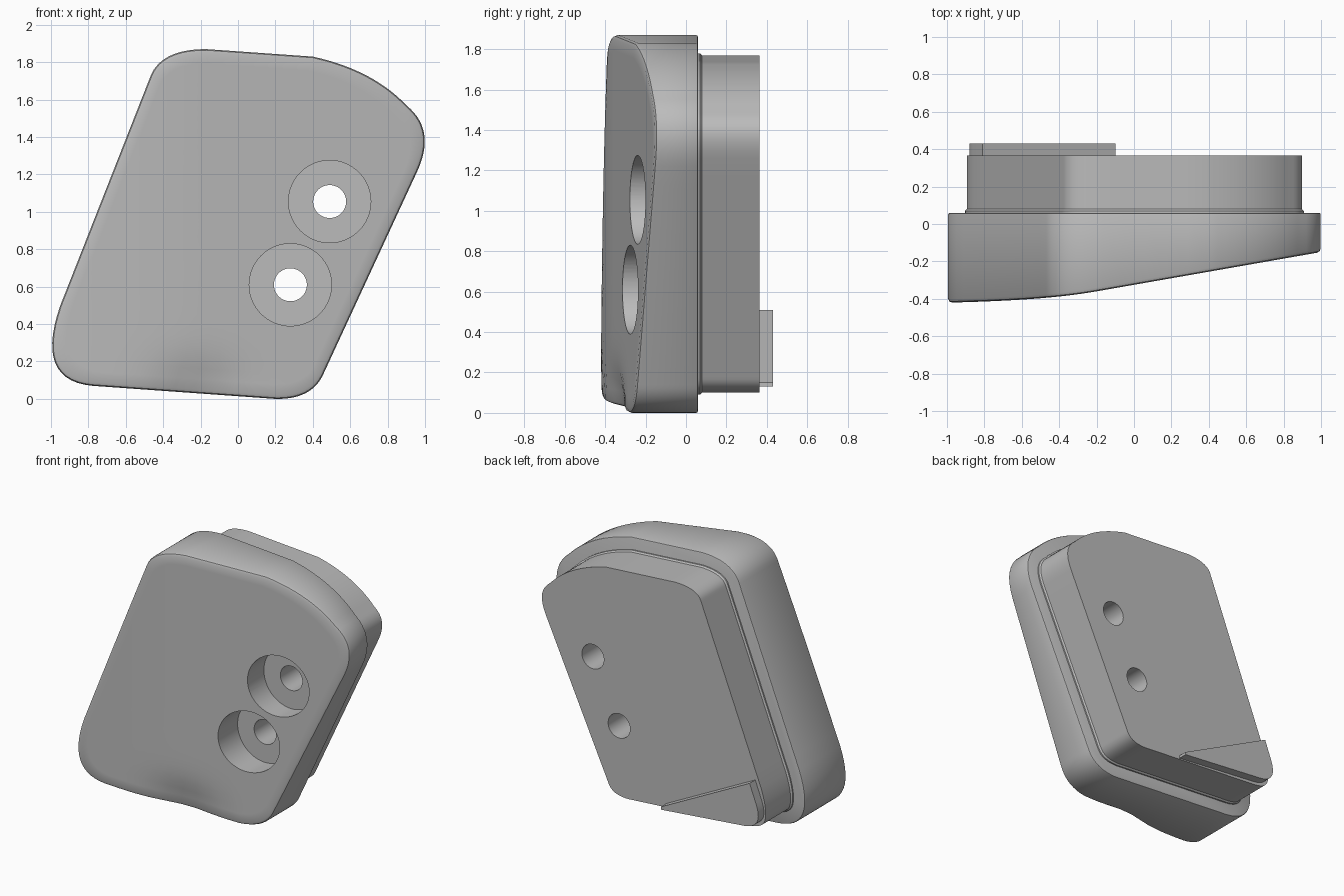
import bpy, bmesh, math
from mathutils import Vector

if "Cube" in bpy.data.objects:
    bpy.data.objects.remove(bpy.data.objects["Cube"])

grey = bpy.data.materials.new("light grey")
grey.use_nodes = True
grey.diffuse_color = (0.5, 0.5, 0.5, 1)
grey.node_tree.nodes["Principled BSDF"].inputs["Base Color"].default_value = (0.5, 0.5, 0.5, 1)


def rounded(corners, steps=14):
    """Closed (x, z) outline from corner curves given as start, control, end."""
    pts = []
    for a, b, c in corners:
        a, b, c = Vector(a), Vector(b), Vector(c)
        for i in range(steps + 1):
            t = i / steps
            p = a * (1 - t) ** 2 + b * 2 * t * (1 - t) + c * t * t
            if not pts or (p - pts[-1]).length > 1e-4:
                pts.append(p)
    return pts


def inset(pts, d):
    """Move a counter-clockwise outline inwards by d."""
    out = []
    for i, p in enumerate(pts):
        n = (pts[(i + 1) % len(pts)] - pts[i - 1]).normalized()
        out.append(p + Vector((-n.y, n.x)) * d)
    return out


def at(pts, y):
    return [(p.x, y, p.y) for p in pts]


def loft(name, rings):
    """Skin equal rings in order and cap both ends."""
    bm = bmesh.new()
    rows = [[bm.verts.new(p) for p in ring] for ring in rings]
    for a, b in zip(rows, rows[1:]):
        for i in range(len(a)):
            bm.faces.new((a[i - 1], a[i], b[i], b[i - 1]))
    bm.faces.new(rows[0])
    bm.faces.new(rows[-1][::-1])
    bmesh.ops.recalc_face_normals(bm, faces=bm.faces)
    mesh = bpy.data.meshes.new(name)
    bm.to_mesh(mesh)
    bm.free()
    mesh.materials.append(grey)
    obj = bpy.data.objects.new(name, mesh)
    bpy.context.collection.objects.link(obj)
    return obj


def front(x, z):
    """Depth of the sloping front, with a shallow dent near the bottom edge."""
    slope = -0.325 + 0.175 * x if x > -0.2 else -0.36 - 0.07 * (1 - math.exp(-2.5 * (-0.2 - x)))
    dent = 0.05 * math.exp(-((x + 0.2) / 0.22) ** 2 - ((z - 0.03) / 0.16) ** 2)
    return max(slope, -0.43) + dent


# Outline, counter-clockwise seen from the front
outline = rounded([
    ((-0.17, 1.87), (-0.415, 1.87), (-0.47, 1.72)),
    ((-0.95, 0.5), (-1.09, 0.1), (-0.78, 0.07)),
    ((0.2, 0.0), (0.4, -0.005), (0.46, 0.14)),
    ((0.96, 1.22), (1.06, 1.44), (0.9, 1.57)),
    ((0.9, 1.57), (0.72, 1.76), (0.4, 1.83)),
])
# Extra points along the straight runs
dense = []
for i, p in enumerate(outline):
    q = outline[(i + 1) % len(outline)]
    n = max(1, int((q - p).length / 0.1))
    dense += [p.lerp(q, k / n) for k in range(n)]
outline = dense

# Front plate: concentric front rings, rounded rim, straight wall
centre = Vector((0, 0.94))
rim = inset(outline, 0.02)
rings = []
for k in range(1, 17):
    ring = [centre.lerp(p, k / 16) for p in rim]
    rings.append([(p.x, front(p.x, p.y), p.y) for p in ring])
for d, lift in ((0.006, 0.006), (0.0, 0.02)):
    rings.append([(p.x, front(p.x, p.y) + lift, p.y) for p in inset(outline, d)])
rings += [at(outline, 0.05), at(inset(outline, 0.003), 0.057), at(inset(outline, 0.01), 0.06)]
plate = loft("front_plate", rings)

# Plug on the back, following the same outline
plug = loft("back_plug", [at(inset(outline, 0.09), 0.06), at(inset(outline, 0.09), 0.07),
                          at(inset(outline, 0.1), 0.08), at(inset(outline, 0.1), 0.365)])

# Raised wedge in the lower corner of the back
wedge_outline = rounded([
    ((-0.81, 0.51), (-0.81, 0.51), (-0.81, 0.51)),
    ((-0.86, 0.38), (-0.93, 0.2), (-0.75, 0.19)),
    ((-0.1, 0.13), (-0.1, 0.13), (-0.1, 0.15)),
])
wedge = loft("corner_wedge", [at(wedge_outline, 0.365), at(wedge_outline, 0.43)])


def circle(x, z, r, y, n=64):
    return [(x + r * math.cos(math.tau * i / n), y, z + r * math.sin(math.tau * i / n)) for i in range(n)]


# Stepped bolt holes through plate and plug
for x, z in ((0.49, 1.055), (0.28, 0.61)):
    cutter = loft("hole_cutter", [circle(x, z, 0.22, -1), circle(x, z, 0.22, -0.09),
                                  circle(x, z, 0.088, -0.09), circle(x, z, 0.088, 1)])
    cutter.hide_render = True
    for part in (plate, plug):
        bpy.context.view_layer.objects.active = part
        cut = part.modifiers.new("bolt hole", 'BOOLEAN')
        cut.operation, cut.solver, cut.object = 'DIFFERENCE', 'EXACT', cutter
        bpy.ops.object.modifier_apply(modifier=cut.name)
    bpy.data.objects.remove(cutter)

for part in (plate, plug, wedge):
    bpy.ops.object.select_all(action='DESELECT')
    part.select_set(True)
    bpy.context.view_layer.objects.active = part
    bpy.ops.object.shade_smooth_by_angle(angle=math.radians(30))
